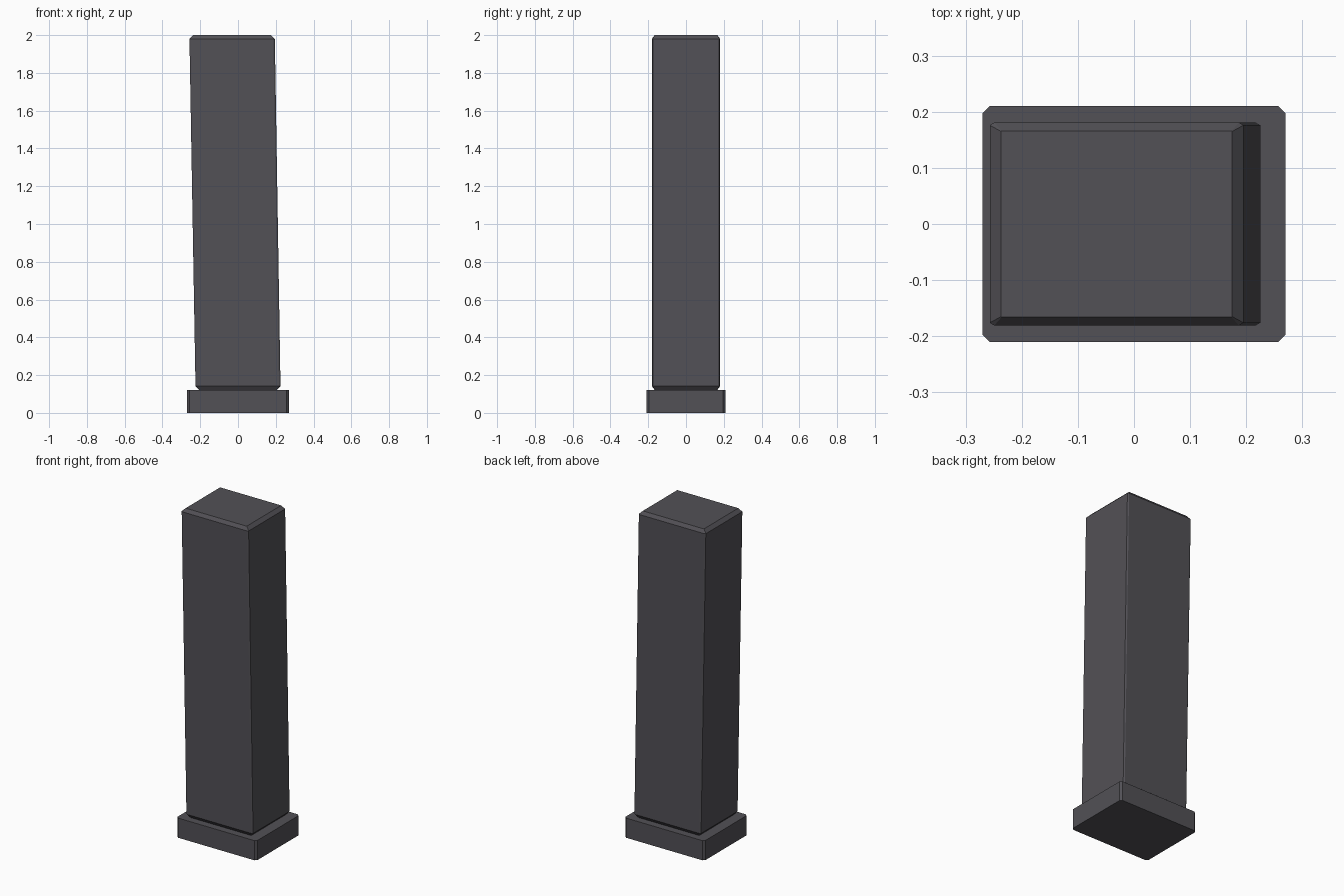
import bpy
import bmesh

old = bpy.data.objects.get("Cube")
if old:
    bpy.data.objects.remove(old)

# Single dark grey finish
mat = bpy.data.materials.new("dark grey metal")
mat.use_nodes = True
colour = (0.085, 0.082, 0.093, 1)
mat.diffuse_color = colour
mat.node_tree.nodes["Principled BSDF"].inputs["Base Color"].default_value = colour


def ring(bm, cx, hx, hy, z, cut_x, cut_y):
    """Rectangle with cut corners, counter-clockwise from above."""
    corners = []
    for sx, sy in ((1, 1), (-1, 1), (-1, -1), (1, -1)):
        pair = [(cx + sx * hx, sy * (hy - cut_y)), (cx + sx * (hx - cut_x), sy * hy)]
        corners += pair if sx == sy else pair[::-1]
    return [bm.verts.new((x, y, z)) for x, y in corners]


def loft(name, sections):
    bm = bmesh.new()
    rings = [ring(bm, *s) for s in sections]
    for low, high in zip(rings, rings[1:]):
        for i in range(len(low)):
            j = (i + 1) % len(low)
            bm.faces.new((low[i], low[j], high[j], high[i]))
    bm.faces.new(rings[0][::-1])
    bm.faces.new(rings[-1])
    bmesh.ops.recalc_face_normals(bm, faces=bm.faces)
    mesh = bpy.data.meshes.new(name)
    bm.to_mesh(mesh)
    bm.free()
    mesh.materials.append(mat)
    obj = bpy.data.objects.new(name, mesh)
    bpy.context.collection.objects.link(obj)
    return obj


# Floor plate with clipped vertical corners
loft("base_plate", [(0, 0.27, 0.21, 0, 0.013, 0.013),
                    (0, 0.27, 0.21, 0.12, 0.013, 0.013)])

# Leaning body with chamfered ends: centre x, half width, half depth, height, cuts
loft("leaning_body", [(0, 0.205, 0.165, 0.12, 0.001, 0.001),
                      (0, 0.225, 0.181, 0.142, 0.008, 0.005),
                      (-0.031, 0.226, 0.181, 1.98, 0.008, 0.005),
                      (-0.031, 0.206, 0.166, 2.0, 0.001, 0.001)])
